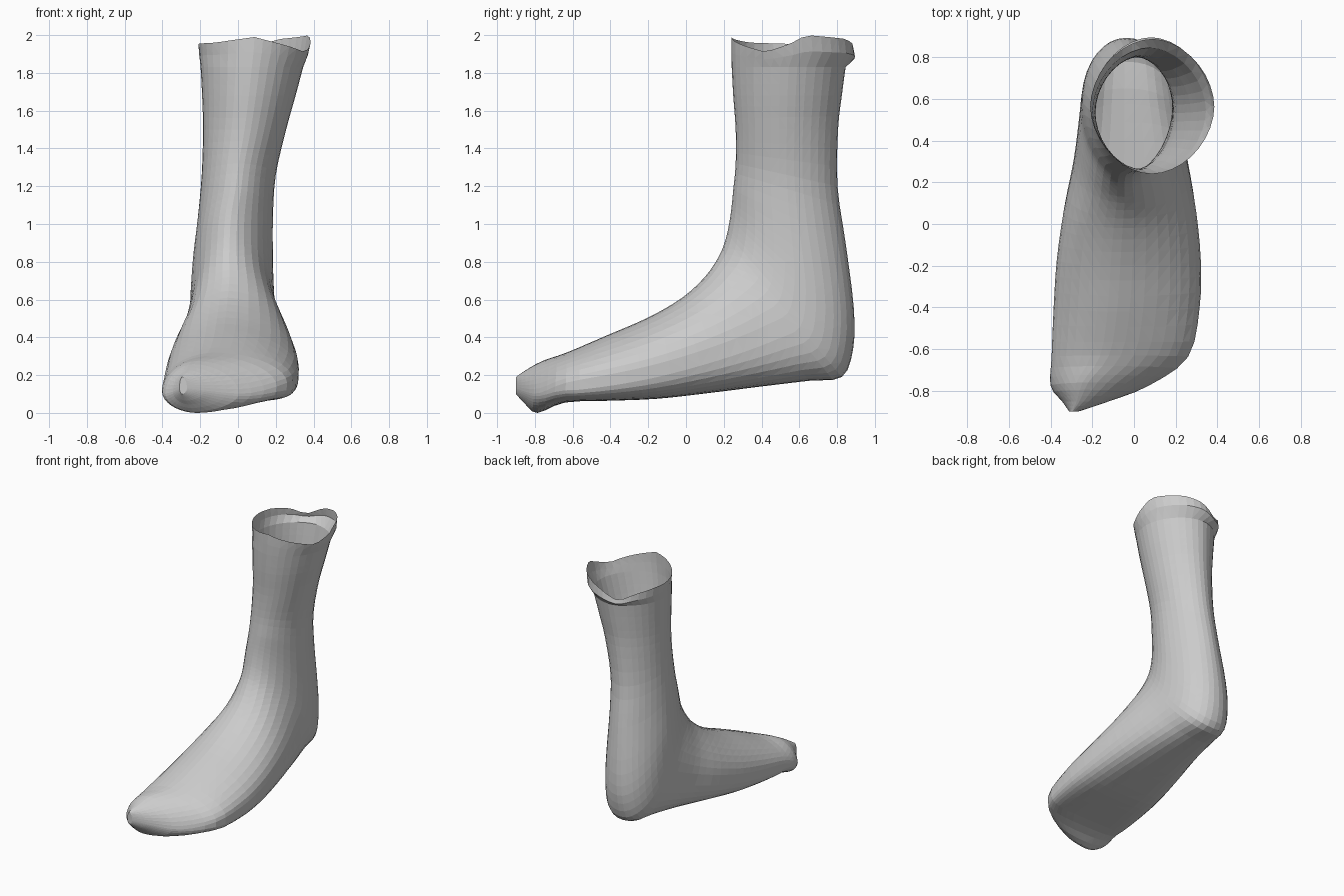
import bpy, bmesh, math
from mathutils import Vector

cube = bpy.data.objects.get("Cube")
if cube:
    bpy.data.objects.remove(cube, do_unlink=True)

SIDES = 36
STEPS = 3

# Sections from toe to shaft:
# front/instep point (y, z), sole/heel point (y, z), side limits (x, x)
SECTIONS = [
    (-.9, .19, -.9, .1, -.31, -.27),
    (-.85, .225, -.85, .045, -.345, -.12),
    (-.76, .275, -.785, 0, -.4, .07),
    (-.63, .32, -.64, .055, -.395, .26),
    (-.42, .41, -.38, .065, -.385, .315),
    (-.2, .505, -.15, .075, -.37, .32),
    (-.02, .61, .12, .105, -.337, .298),
    (.1, .72, .4, .14, -.292, .26),
    (.175, .83, .65, .17, -.268, .22),
    (.21, .92, .825, .19, -.256, .2),
    (.228, 1, .885, .34, -.25, .19),
    (.24, 1.08, .888, .56, -.238, .185),
    (.25, 1.18, .845, .9, -.212, .185),
    (.263, 1.32, .802, 1.2, -.192, .2),
    (.263, 1.5, .805, 1.5, -.185, .255),
    (.25, 1.68, .825, 1.68, -.19, .305),
    (.242, 1.83, .845, 1.83, -.198, .345),
]

# Wavy rim height by angle around the opening
RIM = [(0, 1.96), (27, 1.91), (50, 1.94), (90, 1.99), (135, 1.96), (200, 1.95),
       (225, 1.93), (246, 1.88), (275, 1.95), (300, 1.98), (345, 2), (360, 1.96)]


def rim_height(angle):
    deg = math.degrees(angle)
    for (a, za), (b, zb) in zip(RIM, RIM[1:]):
        if a <= deg <= b:
            return za + (zb - za) * (deg - a) / (b - a)
    return RIM[0][1]


def spline(p0, p1, p2, p3, t):
    """Catmull-Rom blend of four sections."""
    return [b + .5 * t * (c - a + t * (2 * a - 5 * b + 4 * c - d + t * (3 * (b - c) + d - a)))
            for a, b, c, d in zip(p0, p1, p2, p3)]


def ring_points(section, along):
    """Section keeled at the toe, flat along the sole, round for the shaft."""
    fy, fz, by, bz, left, right = section
    mid = (left + right) / 2
    foot = max(0, 1 - along / .75)
    toe = min(1, max(0, 1 - along / .2) * 2.7)
    ridge = mid - .07 * min(1, (right - left) * 2) * foot
    waist = .5 - .14 * foot
    low_power = 1.08 - .64 * min(1, foot * 1.4) * (1 - toe)
    high_power = 1.08
    points = []
    for i in range(SIDES):
        a = math.tau * i / SIDES
        c, s = math.cos(a), math.sin(a)
        power = high_power if s > 0 else low_power
        across = abs(c) ** power
        rise = abs(s) ** power
        x = ridge + across * ((right - ridge) if c > 0 else (left - ridge))
        t = waist + rise * (1 - waist) if s > 0 else waist * (1 - rise)
        points.append(Vector((x, by + (fy - by) * t, bz + (fz - bz) * t)))
    return points


# Smooth list of rings
rings = []
last = len(SECTIONS) - 1
for k in range(last):
    quad = [SECTIONS[min(max(k + o, 0), last)] for o in (-1, 0, 1, 2)]
    for j in range(STEPS):
        rings.append(ring_points(spline(*quad, j / STEPS), (k + j / STEPS) / last))
rings.append(ring_points(SECTIONS[-1], 1))

# Flared collar ending in the wavy rim
base = SECTIONS[-1][1]
for lift, front, back, left, right in ((.5, .24, .895, -.205, .37), (1, .24, .885, -.21, .385)):
    ring = ring_points((front, base, back, base, left, right), 1)
    for i, p in enumerate(ring):
        p.z = base + (rim_height(math.tau * i / SIDES) - base) * lift
    rings.append(ring)

# Open-topped boot skin
bm = bmesh.new()
loops = [[bm.verts.new(p) for p in ring] for ring in rings]
for lower, upper in zip(loops, loops[1:]):
    for i in range(SIDES):
        n = (i + 1) % SIDES
        bm.faces.new((lower[i], lower[n], upper[n], upper[i]))
bm.faces.new(loops[0])
bmesh.ops.recalc_face_normals(bm, faces=bm.faces)
bmesh.ops.triangulate(bm, faces=bm.faces, quad_method='SHORT_EDGE')
mesh = bpy.data.meshes.new("boot")
bm.to_mesh(mesh)
bm.free()

# Plain grey material
grey = bpy.data.materials.new("light_grey")
grey.use_nodes = True
colour = (.6, .6, .6, 1)
grey.diffuse_color = colour
grey.node_tree.nodes["Principled BSDF"].inputs["Base Color"].default_value = colour
mesh.materials.append(grey)

boot = bpy.data.objects.new("boot", mesh)
bpy.context.scene.collection.objects.link(boot)
